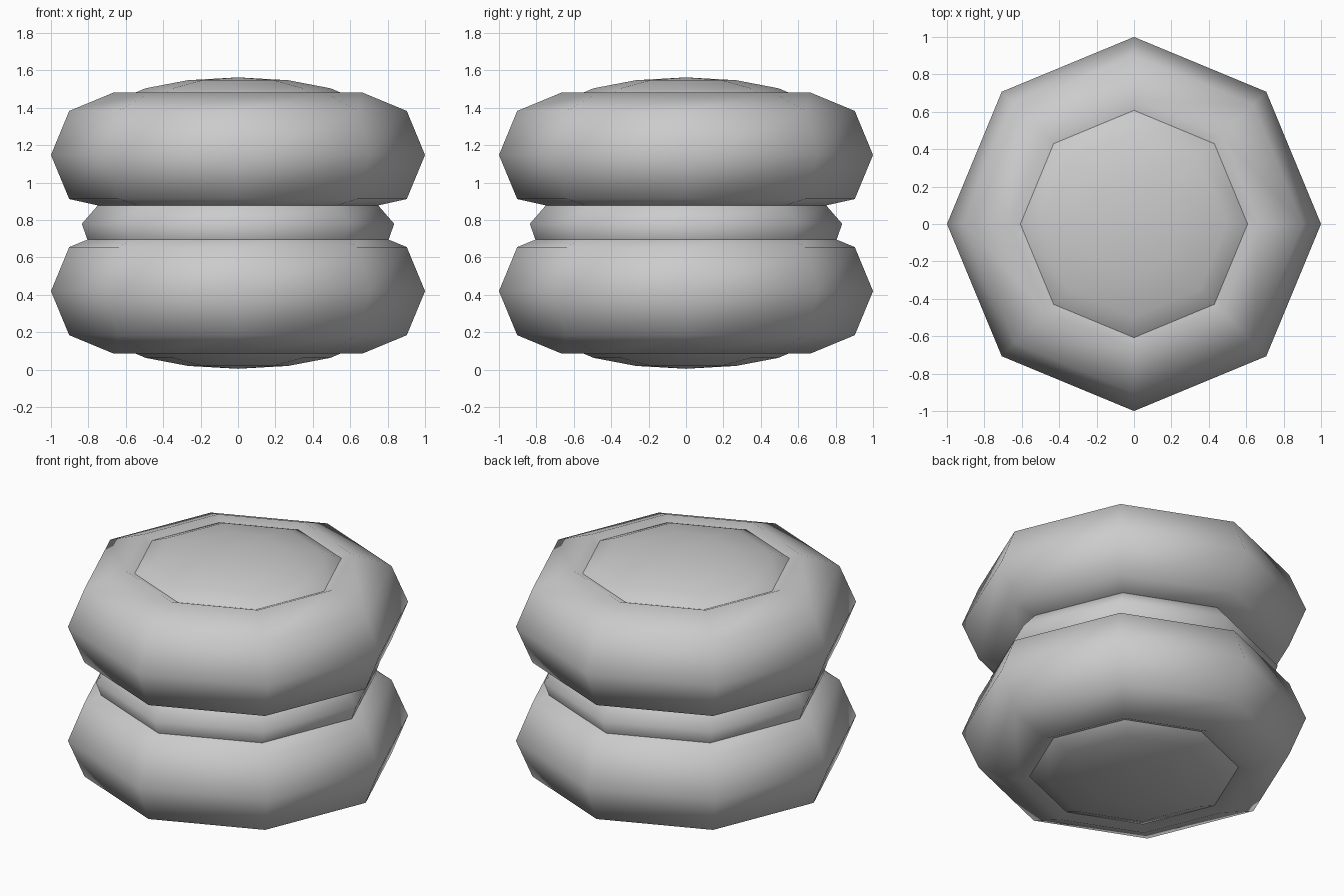
import bpy, bmesh
from math import sin, cos, pi

if "Cube" in bpy.data.objects:
    bpy.data.objects.remove(bpy.data.objects["Cube"])

SIDES = 8


def lathe(name, profile, closed=False):
    """Revolve an (r, z) profile, listed bottom to top on the outside, in 8 sides."""
    bm = bmesh.new()
    rings = []
    for r, z in profile:
        if r < 1e-5:
            rings.append([bm.verts.new((0, 0, z))] * SIDES)
        else:
            rings.append([bm.verts.new((r * cos(2 * pi * i / SIDES),
                                        r * sin(2 * pi * i / SIDES), z))
                          for i in range(SIDES)])
    pairs = list(zip(rings, rings[1:]))
    if closed:
        pairs.append((rings[-1], rings[0]))
    for a, b in pairs:
        for i in range(SIDES):
            j = (i + 1) % SIDES
            corners = list(dict.fromkeys([a[i], a[j], b[j], b[i]]))
            bm.faces.new(corners)
    bmesh.ops.recalc_face_normals(bm, faces=bm.faces)
    for f in bm.faces:
        f.smooth = True
    mesh = bpy.data.meshes.new(name)
    bm.to_mesh(mesh)
    bm.free()
    ob = bpy.data.objects.new(name, mesh)
    bpy.context.collection.objects.link(ob)
    return ob


def ring_profile(z):
    return [(0.667 + 0.333 * cos(k * pi / 4), z + 0.333 * sin(k * pi / 4))
            for k in range(8)]


def dome_profile(r, h, z):
    return [(r * sin(k * pi / 8), z - h * cos(k * pi / 8)) for k in range(9)]


# Thick rounded rings
lathe("lower_ring", ring_profile(0.42), closed=True)
upper = ring_profile(1.148)
upper[6] = (0.667, 0.86)   # shallower underside
lathe("upper_ring", upper, closed=True)

# Flattened domes filling the ring centres
lathe("top_dome", dome_profile(0.70, 0.20, 1.363))
lathe("bottom_dome", dome_profile(0.70, 0.20, 0.205))

# Filling between the two rings
lathe("middle_filling", [(0, 0.62), (0.78, 0.62), (0.805, 0.695),
                         (0.835, 0.78), (0.75, 0.878), (0.70, 0.93), (0, 0.93)])
